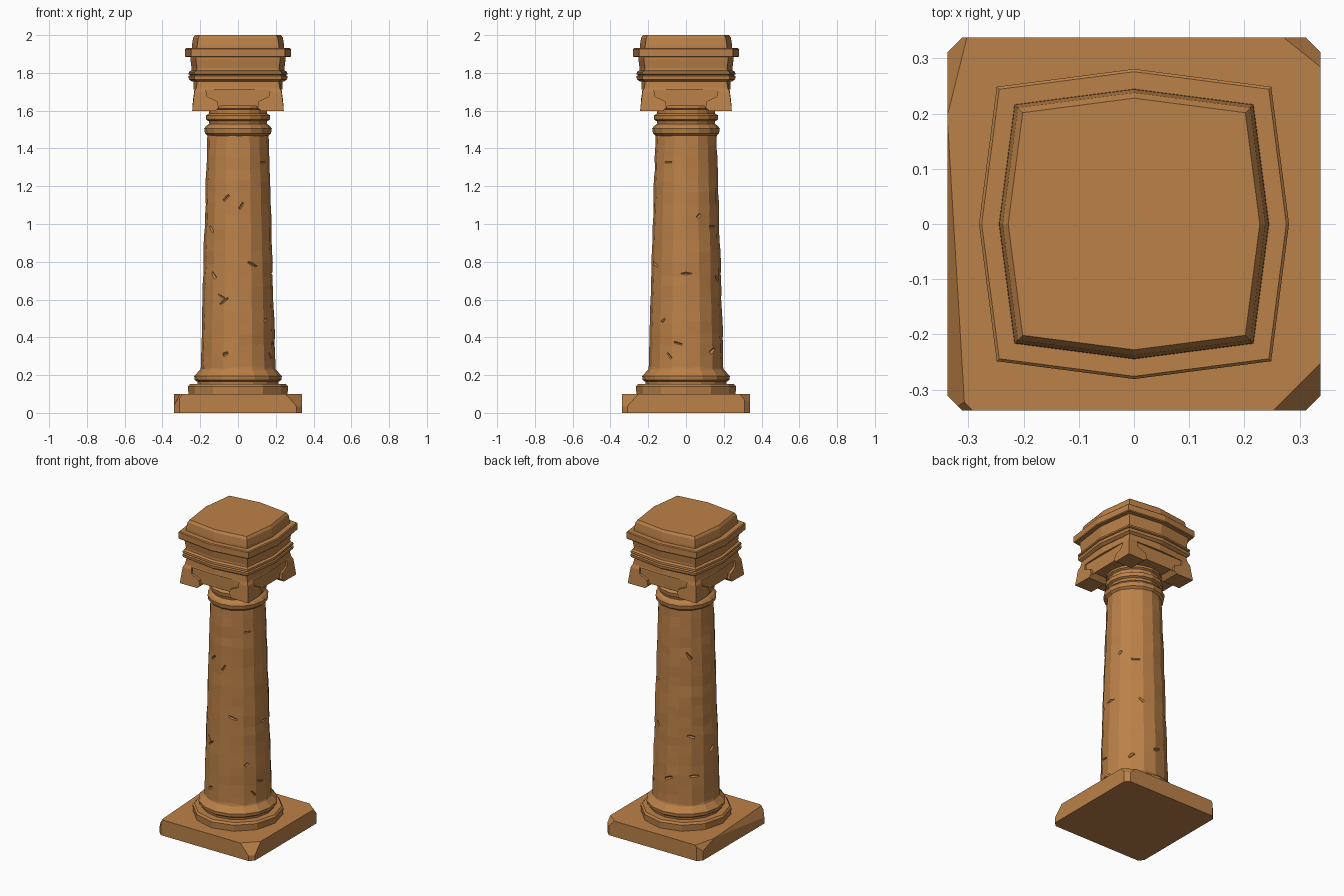
import bpy, bmesh, math, random
from mathutils import Vector, Matrix

random.seed(4)
cube = bpy.data.objects.get("Cube")
if cube:
    bpy.data.objects.remove(cube)

stone = bpy.data.materials.new("warm sandstone")
stone.use_nodes = True
colour = (0.5, 0.22, 0.065, 1)
stone.diffuse_color = colour
stone.node_tree.nodes["Principled BSDF"].inputs["Base Color"].default_value = colour


def finish(name, bm):
    bmesh.ops.recalc_face_normals(bm, faces=bm.faces)
    mesh = bpy.data.meshes.new(name)
    bm.to_mesh(mesh)
    bm.free()
    mesh.materials.append(stone)
    ob = bpy.data.objects.new(name, mesh)
    bpy.context.scene.collection.objects.link(ob)
    return ob


def loft(name, rings):
    """Skin a stack of closed rings and cap both ends."""
    bm = bmesh.new()
    rows = [[bm.verts.new(p) for p in ring] for ring in rings]
    n = len(rows[0])
    for a, b in zip(rows, rows[1:]):
        for i in range(n):
            j = (i + 1) % n
            bm.faces.new((a[i], a[j], b[j], b[i]))
    bm.faces.new(rows[0])
    bm.faces.new(rows[-1])
    return finish(name, bm)


def circle(z, r, n=16, wear=0.0):
    ring = []
    for i in range(n):
        a = math.tau * i / n
        q = r + random.uniform(-wear, wear)
        dz = random.uniform(-wear, wear) * 4
        ring.append((q * math.cos(a), q * math.sin(a), z + dz))
    return ring


def bowed_square(z, mid, corner=None):
    """Square outline whose sides swell to a point halfway along."""
    c = corner or mid * 0.885
    return [(mid, 0, z), (c, c, z), (0, mid, z), (-c, c, z),
            (-mid, 0, z), (-c, -c, z), (0, -mid, z), (c, -c, z)]


def cut(target, cutter):
    cutter.hide_render = True
    cutter.hide_viewport = True
    cutter.display_type = 'WIRE'
    mod = target.modifiers.new("cut", 'BOOLEAN')
    mod.operation = 'DIFFERENCE'
    mod.solver = 'EXACT'
    mod.object = cutter


# Square plinth with bevelled edges and knocked-off corners
bm = bmesh.new()
bmesh.ops.create_cube(bm, size=1, matrix=Matrix.Translation((0, 0, 0.05))
                      @ Matrix.Diagonal((0.676, 0.676, 0.1, 1)))
upright = [e for e in bm.edges if abs(e.verts[0].co.z - e.verts[1].co.z) > 0.05]
bmesh.ops.bevel(bm, geom=upright, offset=0.027, segments=1, affect='EDGES')
chips = [((0.295, -0.295, 0.1), (1, -1, 0.9)), ((0.3, 0.315, 0.1), (0.8, 1, 0.8)),
         ((-0.325, 0.25, 0.1), (-1, 0.25, 0.7)), ((-0.328, 0.02, 0.1), (-1, -0.06, 0.5)),
         ((-0.31, -0.32, 0.1), (-1, -1, 0.8))]
for point, normal in chips:
    bmesh.ops.bisect_plane(bm, geom=bm.verts[:] + bm.edges[:] + bm.faces[:],
                           plane_co=point, plane_no=normal, clear_outer=True)
    bmesh.ops.holes_fill(bm, edges=[e for e in bm.edges if e.is_boundary])
finish("plinth", bm)

# Round step and moulding under the shaft
loft("base_step", [circle(z, r, 12) for z, r in
                   ((0.09, 0.262), (0.14, 0.265), (0.152, 0.255))])
loft("base_moulding", [circle(z, r) for z, r in
                       ((0.145, 0.212), (0.165, 0.215), (0.175, 0.23), (0.195, 0.232),
                        (0.212, 0.216), (0.23, 0.2), (0.25, 0.195))])


# Tapering worn shaft
def shaft_radius(z):
    return 0.198 - 0.037 * ((z - 0.23) / 1.25) ** 1.1


levels = [0.23 + 1.25 * i / 20 for i in range(21)]
shaft = loft("shaft", [circle(z, shaft_radius(z), 16, 0.0025) for z in levels])

# Small gouges in the shaft
bm = bmesh.new()
for i in range(22):
    a = random.uniform(0, math.tau)
    z = random.uniform(0.27, 1.42)
    r = shaft_radius(z) + 0.002
    place = (Matrix.Translation((r * math.cos(a), r * math.sin(a), z))
             @ Matrix.Rotation(a, 4, 'Z')
             @ Matrix.Rotation(random.uniform(-1.2, 1.2), 4, 'X')
             @ Matrix.Rotation(math.pi / 4, 4, 'Y')
             @ Matrix.Diagonal((0.016, random.uniform(0.025, 0.06), 0.016, 1)))
    bmesh.ops.create_cube(bm, size=1, matrix=place)
cut(shaft, finish("shaft_gouges", bm))

# Ringed neck
loft("neck", [circle(z, r) for z, r in
              ((1.465, 0.158), (1.48, 0.175), (1.505, 0.179), (1.52, 0.168),
               (1.53, 0.152), (1.545, 0.155), (1.552, 0.168), (1.575, 0.17),
               (1.585, 0.153), (1.605, 0.153), (1.612, 0.165), (1.64, 0.165))])

# Lower capital: four corner feet left by arches cut through both ways
lower = loft("capital_brackets", [bowed_square(1.598, 0.238, 0.243),
                                  bowed_square(1.7, 0.236, 0.231),
                                  bowed_square(1.718, 0.235, 0.222),
                                  bowed_square(1.77, 0.236, 0.212)])
arch = [(-0.14, 1.58), (0.14, 1.58), (0.095, 1.625), (-0.095, 1.625)]
cut(lower, loft("arch_cutter_front", [[(x, y, z) for x, z in arch] for y in (-0.4, 0.4)]))
cut(lower, loft("arch_cutter_side", [[(x, y, z) for y, z in arch] for x in (-0.4, 0.4)]))

# Shallow recess in the middle of every bracket face
panel = [(-0.17, 1.712), (0.17, 1.712), (0.165, 1.675), (0.11, 1.65),
         (0.1, 1.6), (-0.1, 1.6), (-0.11, 1.65), (-0.165, 1.675)]
for k, side in enumerate(("right", "back", "left", "front")):
    turn = Matrix.Rotation(k * math.pi / 2, 4, 'Z')
    rings = [[turn @ Vector((d, u, z)) for u, z in panel] for d in (0.222, 0.4)]
    cut(lower, loft("panel_cutter_" + side, rings))

# Stacked bands, cornice and cap
loft("capital_bands", [bowed_square(z, m) for z, m in
                       ((1.755, 0.245), (1.765, 0.26), (1.783, 0.262), (1.788, 0.252),
                        (1.793, 0.262), (1.805, 0.26), (1.813, 0.247), (1.826, 0.246),
                        (1.87, 0.252), (1.89, 0.252))])
loft("cornice", [bowed_square(z, m) for z, m in
                 ((1.883, 0.277), (1.888, 0.281), (1.926, 0.281), (1.931, 0.276))])
loft("cap", [bowed_square(z, m) for z, m in
             ((1.925, 0.245), (1.945, 0.244), (1.985, 0.238), (2.0, 0.228))])
